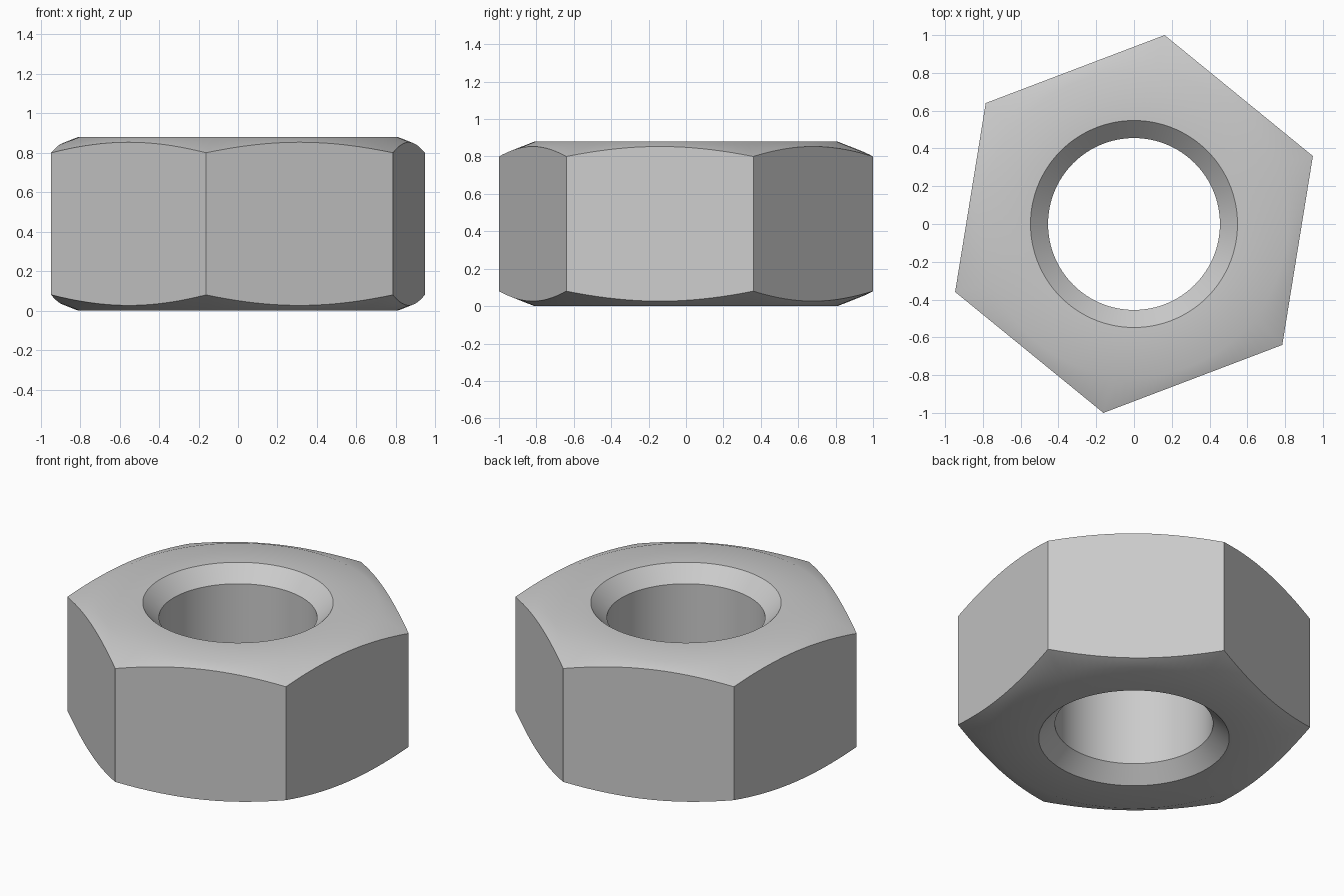
import bpy
import bmesh
from math import cos, sin, pi, radians

cube = bpy.data.objects.get("Cube")
if cube:
    bpy.data.objects.remove(cube, do_unlink=True)

HEIGHT = 0.88
CORNER = 1.013              # hexagon corner radius
APOTHEM = CORNER * cos(pi / 6)
TURN = radians(20.8)        # direction of the first corner
FLAT = 0.81                 # radius of the flat end faces
DROP = 0.08                 # how far the corners are cut down
BORE, MOUTH, LEAD = 0.455, 0.548, 0.093
STEPS = 20                  # segments per hexagon side

steel = bpy.data.materials.new("grey steel")
steel.use_nodes = True
grey = (0.6, 0.6, 0.6, 1)
steel.diffuse_color = grey
steel.node_tree.nodes["Principled BSDF"].inputs["Base Color"].default_value = grey


def section(step):
    """Closed radius/height loop of the nut at one angular step."""
    off = (step % STEPS) / STEPS * pi / 3 - pi / 6
    rim = APOTHEM / cos(off)
    cut = DROP * (rim - FLAT) / (CORNER - FLAT)
    lower = [(BORE, LEAD), (MOUTH, 0), (FLAT, 0), (rim, cut)]
    return lower + [(r, HEIGHT - z) for r, z in reversed(lower)]


# Sweep the section around the axis: hexagon outside, chamfered bore inside
bm = bmesh.new()
rings = []
count = 6 * STEPS
for i in range(count):
    a = TURN + i / count * 2 * pi
    rings.append([bm.verts.new((r * cos(a), r * sin(a), z)) for r, z in section(i)])
for i, ring in enumerate(rings):
    following = rings[(i + 1) % count]
    for j in range(len(ring)):
        k = (j + 1) % len(ring)
        bm.faces.new((ring[j], following[j], following[k], ring[k]))
bmesh.ops.recalc_face_normals(bm, faces=bm.faces)

mesh = bpy.data.meshes.new("hex_nut")
bm.to_mesh(mesh)
bm.free()
mesh.materials.append(steel)
nut = bpy.data.objects.new("hex_nut", mesh)
bpy.context.collection.objects.link(nut)

# Smooth the cones and bore, keep the machined edges crisp
bpy.ops.object.select_all(action="DESELECT")
nut.select_set(True)
bpy.context.view_layer.objects.active = nut
bpy.ops.object.shade_smooth_by_angle(angle=radians(30))
